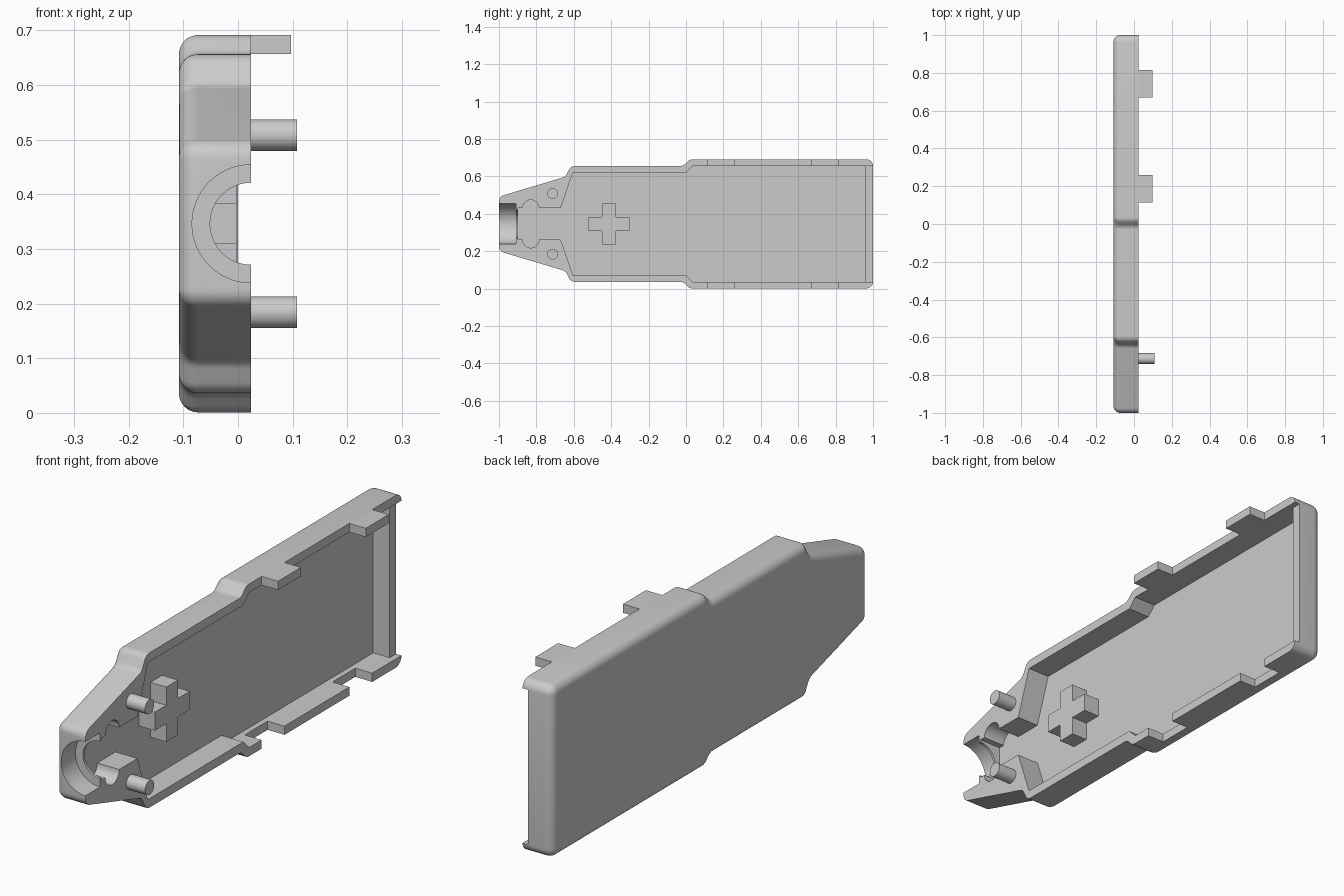
import bpy, bmesh, math
from mathutils import Vector

if "Cube" in bpy.data.objects:
    bpy.data.objects.remove(bpy.data.objects["Cube"])

CZ = 0.346            # height of the symmetry plane
BACK, RIM, FLOOR = -0.108, 0.024, -0.073
R = 0.035             # edge rounding


def loft(name, rings):
    """Closed solid from rings of (x, y, z) points of equal count."""
    bm = bmesh.new()
    loops = [[bm.verts.new(p) for p in ring] for ring in rings]
    n = len(loops[0])
    for a, b in zip(loops, loops[1:]):
        for i in range(n):
            j = (i + 1) % n
            bm.faces.new((a[i], a[j], b[j], b[i]))
    bm.faces.new(loops[0][::-1])
    bm.faces.new(loops[-1])
    bmesh.ops.recalc_face_normals(bm, faces=bm.faces)
    mesh = bpy.data.meshes.new(name)
    bm.to_mesh(mesh)
    bm.free()
    ob = bpy.data.objects.new(name, mesh)
    bpy.context.collection.objects.link(ob)
    return ob


def prism(name, pts, x0, x1):
    """Extrude a (y, offset from symmetry plane) profile along x."""
    return loft(name, [[(x, y, CZ + h) for y, h in pts] for x in (x0, x1)])


def box(name, y0, y1, h0, h1, x0, x1):
    return prism(name, [(y0, h0), (y1, h0), (y1, h1), (y0, h1)], x0, x1)


def circle(y, h, r, n=40):
    return [(y + r * math.cos(2 * math.pi * i / n),
             h + r * math.sin(2 * math.pi * i / n)) for i in range(n)]


def y_cylinder(name, r, y0, y1):
    return loft(name, [[(RIM + a, y, CZ + h) for a, h in circle(0, 0, r, 64)]
                       for y in (y0, y1)])


def mirrored(half):
    return half + [(y, -h) for y, h in reversed(half)]


def rounded(pts, inset, radius, seg=6):
    """Inset a clockwise polygon and round its corners concentrically."""
    P = [Vector(p) for p in pts]
    n = len(P)
    out = []
    for i in range(n):
        d0 = (P[i] - P[i - 1]).normalized()
        d1 = (P[(i + 1) % n] - P[i]).normalized()
        n0, n1 = Vector((d0.y, -d0.x)), Vector((d1.y, -d1.x))
        bis = (n0 + n1) / (1 + n0.dot(n1))
        s = 1 if d0.x * d1.y - d0.y * d1.x < 0 else -1
        c = P[i] + bis * radius * s
        r = radius - s * inset
        turn = n0.angle_signed(n1)
        a0 = math.atan2(-n0.y * s, -n0.x * s)
        for k in range(seg + 1):
            a = a0 - turn * k / seg
            out.append((c.x + r * math.cos(a), c.y + r * math.sin(a)))
    return out


# Shell body with rounded back edge
outline = mirrored([(-1, 0.146), (-0.645, 0.252), (-0.615, 0.31),
                    (-0.015, 0.31), (0.02, 0.345), (1, 0.345)])
rings = []
for k in range(9):
    a = math.pi / 2 * k / 8
    x = BACK + R * (1 - math.sin(a))
    ring = rounded(outline, R * (1 - math.cos(a)), R + 0.001)
    rings.insert(0, [(x, y, CZ + h) for y, h in ring])
rings = rings[::-1]
rings.insert(0, [(RIM, y, z) for _, y, z in rings[-1]])
rings[0] = [(RIM, y, CZ + h) for y, h in rounded(outline, 0, R + 0.001)]
levels = sorted(((R * (1 - math.cos(math.pi / 2 * k / 8)),
                  BACK + R * (1 - math.sin(math.pi / 2 * k / 8)))
                 for k in range(9)))
rings = [[(RIM, y, CZ + h) for y, h in rounded(outline, 0, R + 0.001)]]
rings += [[(x, y, CZ + h) for y, h in rounded(outline, d, R + 0.001)]
          for d, x in levels]
shell = loft("shell", rings)

# Cutters: main cavity, end step, nose bore, channel reliefs, latch notches
TOP = 0.2
TABS = [(0.115, 0.26), (0.67, 0.815)]
cutters = [
    prism("cut_cavity", mirrored([(-0.898, 0.084), (-0.67, 0.084), (-0.605, 0.274),
                                  (0, 0.274), (0.036, 0.31), (0.96, 0.31)]), FLOOR, TOP),
    box("cut_end_step", 0.9, 1.1, -0.31, 0.31, 0.0, TOP),
    y_cylinder("cut_mouth", 0.108, -1.1, -0.908),
    y_cylinder("cut_bore", 0.075, -1.05, -0.88),
]
for s in (1, -1):
    cutters.append(prism("cut_relief", circle(-0.83, s * 0.084, 0.044), FLOOR, TOP))
for y0, y1 in TABS:
    cutters.append(box("cut_notch", y0, y1, -0.4, -0.30, RIM - 0.075, TOP))

for c in cutters:
    c.hide_render = True
    m = shell.modifiers.new(c.name, 'BOOLEAN')
    m.operation, m.solver, m.object = 'DIFFERENCE', 'EXACT', c
    bpy.context.view_layer.objects.active = shell
    bpy.ops.object.modifier_apply(modifier=m.name)
    bpy.data.objects.remove(c)

# Latch tabs on the upper rim
for y0, y1 in TABS:
    box("latch_tab", y0, y1, 0.31, 0.345, RIM, 0.097)

# Alignment pegs beside the nose channel
smooth = [shell]
for s in (1, -1):
    smooth.append(prism("peg", circle(-0.713, s * 0.162, 0.029), RIM, 0.1075))

# Cross-shaped support on the cavity floor
w, l, cy = 0.037, 0.11, -0.412
cross = [(-l, w), (-w, w), (-w, l), (w, l), (w, w), (l, w)]
prism("cross_support", mirrored([(cy + y, h) for y, h in cross]), FLOOR, -0.003)

# Smooth shading with sharp edges kept
bpy.ops.object.select_all(action='DESELECT')
for ob in smooth:
    ob.select_set(True)
bpy.context.view_layer.objects.active = shell
bpy.ops.object.shade_smooth_by_angle(angle=math.radians(30))
